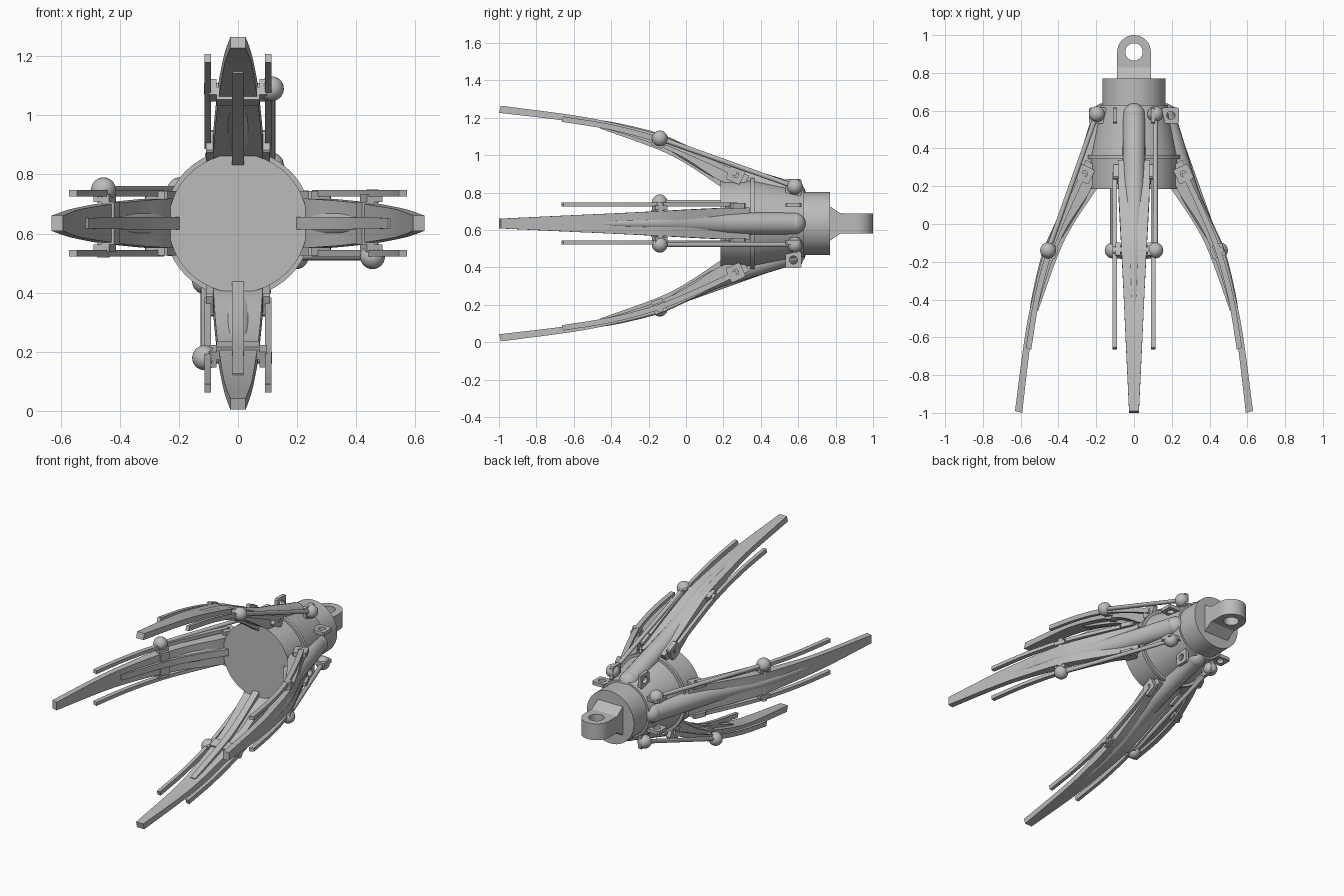
import bpy, bmesh, math
from mathutils import Matrix, Vector

old = bpy.data.objects.get("Cube")
if old:
    bpy.data.objects.remove(old)

AXIS_Z = 0.635
CENTRE = Matrix.Translation((0, 0, AXIS_Z))

grey = bpy.data.materials.new("light_grey")
grey.use_nodes = True
grey.diffuse_color = (0.5, 0.5, 0.5, 1)
grey.node_tree.nodes["Principled BSDF"].inputs["Base Color"].default_value = (0.5, 0.5, 0.5, 1)


def finish(name, bm, arms=False):
    """Turn a bmesh into one object, or four objects spaced around the y axis."""
    bmesh.ops.recalc_face_normals(bm, faces=bm.faces)
    me = bpy.data.meshes.new(name)
    bm.to_mesh(me)
    bm.free()
    me.materials.append(grey)
    me.shade_smooth()
    me.set_sharp_from_angle(angle=math.radians(30))
    for i, label in enumerate(("top", "left", "bottom", "right") if arms else ("",)):
        ob = bpy.data.objects.new(f"{label}_{name}" if label else name, me)
        ob.matrix_world = CENTRE @ Matrix.Rotation(i * math.pi / 2, 4, 'Y')
        bpy.context.collection.objects.link(ob)


def loft(bm, rings, cap=True):
    """Skin a list of vertex rings."""
    rings = [[bm.verts.new(p) for p in ring] for ring in rings]
    n = len(rings[0])
    for a, b in zip(rings, rings[1:]):
        for i in range(n):
            j = (i + 1) % n
            bm.faces.new((a[i], a[j], b[j], b[i]))
    if cap:
        bm.faces.new(rings[0])
        bm.faces.new(rings[-1])


def circle(y, r, n=48, z=0):
    return [(r * math.cos(t), y, z + r * math.sin(t))
            for t in (2 * math.pi * i / n for i in range(n))]


def rect(y_in, r_in, y_out, r_out, half, x=0):
    return [(x - half, y_in, r_in), (x + half, y_in, r_in),
            (x + half, y_out, r_out), (x - half, y_out, r_out)]


def smooth_rows(rows, steps=4):
    """Catmull-Rom subdivision of rows of numbers."""
    rows = [Vector(r) for r in rows]
    p = [2 * rows[0] - rows[1]] + rows + [2 * rows[-1] - rows[-2]]
    out = []
    for a, b, c, d in zip(p, p[1:], p[2:], p[3:]):
        for k in range(steps):
            t = k / steps
            out.append(b + 0.5 * t * (c - a + t * (2*a - 5*b + 4*c - d + t * (3*(b - c) + d - a))))
    return out + [rows[-1]]


def rod(bm, a, b, r, n=16):
    a, b = Vector(a), Vector(b)
    m = Matrix.Translation((a + b) / 2) @ (b - a).to_track_quat('Z', 'Y').to_matrix().to_4x4()
    bmesh.ops.create_cone(bm, cap_ends=True, segments=n, radius1=r, radius2=r,
                          depth=(b - a).length, matrix=m)


def ball(bm, centre, r):
    bmesh.ops.create_uvsphere(bm, u_segments=24, v_segments=14, radius=r,
                              matrix=Matrix.Translation(centre))


def box(bm, centre, size, tilt=0):
    m = (Matrix.Translation(centre) @ Matrix.Rotation(tilt, 4, 'X')
         @ Matrix.Diagonal((*size, 1)))
    bmesh.ops.create_cube(bm, size=1, matrix=m)


def eye_plate(bm, matrix, half, hole, thick, rounded=False, back=0, n=32):
    """Plate with a round hole; its +v end is a half circle when rounded."""
    outer, inner = [], []
    for i in range(n):
        t = 2 * math.pi * (i + 0.5) / n
        c, s = math.cos(t), math.sin(t)
        inner.append((hole * c, hole * s))
        if rounded and s > 0:
            outer.append((half * c, half * s))
        else:
            k = half / max(abs(c), abs(s))
            outer.append((k * c, k * s * (back / half if rounded else 1)))
    h = thick / 2
    rings = [[matrix @ Vector((u, v, w)) for u, v in ring]
             for ring, w in ((outer, -h), (outer, h), (inner, h), (inner, -h), (outer, -h))]
    loft(bm, rings, cap=False)
    bmesh.ops.remove_doubles(bm, verts=bm.verts, dist=1e-5)


# Body: front drum, collar, tapering housing and rear cylinder
bm = bmesh.new()
loft(bm, [circle(y, r) for y, r in (
    (0.185, 0.235), (0.345, 0.235), (0.345, 0.25), (0.365, 0.25), (0.365, 0.232),
    (0.63, 0.18), (0.63, 0.168), (0.77, 0.168))])
finish("body", bm)

# Neck and hanging eye at the back
bm = bmesh.new()
loft(bm, [rect(y, -h, y, h, 0.089) for y, h in ((0.765, 0.095), (0.83, 0.052), (0.85, 0.052))])
finish("neck", bm)
bm = bmesh.new()
eye_plate(bm, Matrix.Translation((0, 0.911, 0)), 0.089, 0.046, 0.105, True, 0.085)
finish("hanging_eye", bm)

# Claw blade: y and radius of inner edge, y and radius of outer edge, half width
bm = bmesh.new()
loft(bm, [rect(*r) for r in smooth_rows((
    (0.30, 0.19, 0.34, 0.255, 0.085), (0.17, 0.235, 0.2, 0.315, 0.083),
    (0.0, 0.345, 0.03, 0.40, 0.075), (-0.16, 0.42, -0.14, 0.475, 0.066),
    (-0.4, 0.498, -0.39, 0.538, 0.054), (-0.62, 0.546, -0.61, 0.58, 0.044),
    (-1.0, 0.592, -0.99, 0.63, 0.026)))])
finish("claw_blade", bm, True)

# Stiffening rib along the inside of the blade
bm = bmesh.new()
loft(bm, [rect(*r) for r in smooth_rows((
    (0.185, 0.197, 0.2, 0.29, 0.021), (0.0, 0.32, 0.02, 0.38, 0.021),
    (-0.16, 0.40, -0.14, 0.45, 0.02), (-0.46, 0.508, -0.45, 0.54, 0.018)))])
finish("inner_rib", bm, True)

# Tapering tube along the back of the claw, with a rounded rear end
bm = bmesh.new()
loft(bm, [circle(y, w, 20, r) for y, r, w in smooth_rows((
    (0.58, 0.16, 0.06), (0.4, 0.215, 0.06), (0.18, 0.285, 0.058), (0.0, 0.375, 0.045),
    (-0.14, 0.447, 0.034), (-0.35, 0.512, 0.022), (-0.55, 0.555, 0.012)))])
ball(bm, (0, 0.58, 0.16), 0.06)
finish("back_tube", bm, True)

# Pair of curved side rails
bm = bmesh.new()
rail = smooth_rows(((0.27, 0.265), (0.1, 0.345), (-0.14, 0.445), (-0.4, 0.515), (-0.66, 0.558)))
for x in (-0.102, 0.102):
    loft(bm, [rect(y - 0.005, r - 0.014, y + 0.005, r + 0.014, 0.011, x) for y, r in rail])
finish("side_rails", bm, True)

# Hinge lugs on the drum, with their pin
bm = bmesh.new()
for x in (-0.095, 0.095):
    m = (Matrix.Translation((x, 0.265, 0.262)) @ Matrix.Rotation(math.radians(-25), 4, 'X')
         @ Matrix.Rotation(math.pi / 2, 4, 'Y'))
    eye_plate(bm, m, 0.042, 0.016, 0.028)
rod(bm, (-0.1, 0.265, 0.262), (0.1, 0.265, 0.262), 0.016)
finish("hinge_lugs", bm, True)

# Cross pin and blocks halfway along the claw
bm = bmesh.new()
rod(bm, (-0.115, -0.14, 0.455), (0.115, -0.14, 0.455), 0.02)
box(bm, (0, -0.15, 0.43), (0.145, 0.06, 0.045), -0.35)
for x in (-0.085, 0.085):
    box(bm, (x, -0.14, 0.45), (0.025, 0.07, 0.055), -0.35)
finish("cross_pin", bm, True)

# Rear eye brackets either side of the tube
bm = bmesh.new()
for x in (-0.1, 0.1):
    m = Matrix.Translation((x, 0.575, 0.195)) @ Matrix.Rotation(math.pi / 2, 4, 'Y')
    eye_plate(bm, m, 0.043, 0.022, 0.022)
    box(bm, (x * 0.8, 0.575, 0.15), (0.06, 0.075, 0.03))
finish("rear_brackets", bm, True)

# Link rod with ball ends on one side of each claw
bm = bmesh.new()
ends = (0.113, -0.14, 0.455), (0.113, 0.582, 0.197)
rod(bm, *ends, 0.013)
for p in ends:
    ball(bm, p, 0.042)
finish("link_rod", bm, True)
